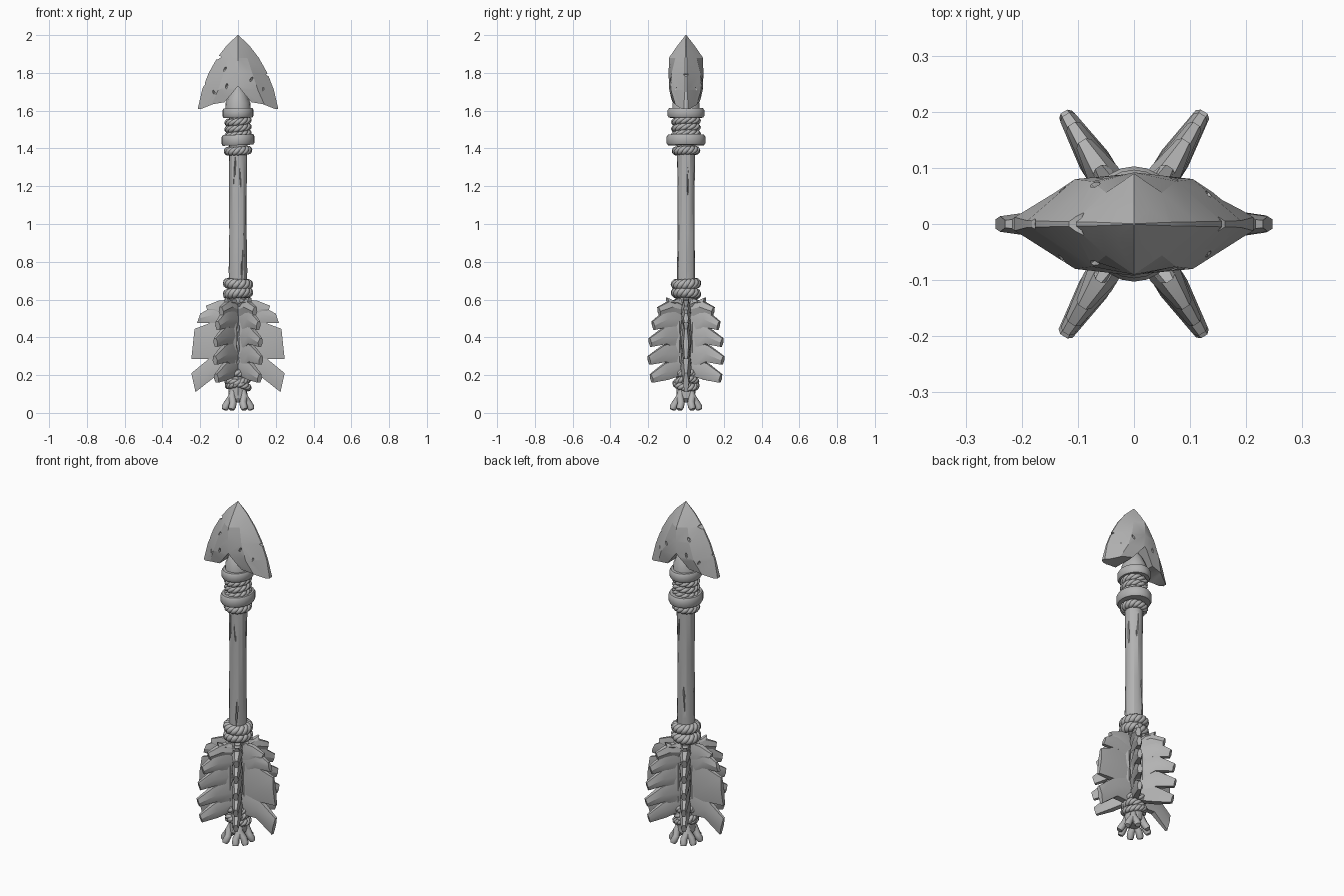
import bpy, bmesh, math, random
from math import sin, cos, pi, radians
from mathutils import Matrix, Vector

random.seed(4)
if "Cube" in bpy.data.objects:
    bpy.data.objects.remove(bpy.data.objects["Cube"])

grey = bpy.data.materials.new("stone grey")
grey.use_nodes = True
grey.diffuse_color = (0.45, 0.45, 0.45, 1)
grey.node_tree.nodes["Principled BSDF"].inputs["Base Color"].default_value = (0.45, 0.45, 0.45, 1)


def finish(ob, angle=35):
    """Give the object its colour and shading."""
    ob.data.materials.clear()
    ob.data.materials.append(grey)
    bpy.ops.object.select_all(action='DESELECT')
    ob.select_set(True)
    bpy.context.view_layer.objects.active = ob
    bpy.ops.object.shade_smooth_by_angle(angle=radians(angle))
    return ob


def from_bmesh(name, bm, angle=35):
    bmesh.ops.recalc_face_normals(bm, faces=bm.faces)
    me = bpy.data.meshes.new(name)
    bm.to_mesh(me)
    bm.free()
    ob = bpy.data.objects.new(name, me)
    bpy.context.collection.objects.link(ob)
    return finish(ob, angle)


def loft(bm, rings):
    """Skin closed rings of equal size and cap both ends."""
    vs = [[bm.verts.new(p) for p in ring] for ring in rings]
    n = len(vs[0])
    for a, b in zip(vs, vs[1:]):
        for i in range(n):
            bm.faces.new((a[i], a[(i + 1) % n], b[(i + 1) % n], b[i]))
    bm.faces.new(vs[0])
    bm.faces.new(vs[-1])


def lathe(name, profile, sides=16, stretch=1.0, tilt=0.0, wobble=0.0, angle=35):
    """Turn an (r, z) profile about z, optionally oval and tilted."""
    bm = bmesh.new()
    rings = []
    for r, z in profile:
        ring = []
        for i in range(sides):
            a, k = 2 * pi * i / sides, r + random.uniform(-wobble, wobble)
            x, y = k * cos(a), k * sin(a) * stretch
            ring.append((x, y, z + tilt * x))
        rings.append(ring)
    loft(bm, rings)
    return from_bmesh(name, bm, angle)


def tubes(name, paths, radius, cyclic=False):
    """Round tubes along paths of (point, relative radius), as one mesh."""
    cu = bpy.data.curves.new(name, 'CURVE')
    cu.dimensions, cu.bevel_depth, cu.bevel_resolution, cu.use_fill_caps = '3D', radius, 2, True
    for path in paths:
        sp = cu.splines.new('POLY')
        sp.points.add(len(path) - 1)
        sp.use_cyclic_u = cyclic
        for pt, (co, k) in zip(sp.points, path):
            pt.co, pt.radius = (*co, 1), k
    ob = bpy.data.objects.new(name, cu)
    bpy.context.collection.objects.link(ob)
    bpy.ops.object.select_all(action='DESELECT')
    ob.select_set(True)
    bpy.context.view_layer.objects.active = ob
    bpy.ops.object.convert(target='MESH')
    return finish(bpy.context.object, 60)


def rope(name, z, big, thick, tilt=(0, 0), stretch=1.0, twists=5):
    """A ring of three twisted strands."""
    steps, paths = 72, []
    for s in range(3):
        path = []
        for i in range(steps):
            a = 2 * pi * i / steps
            t = twists * a + 2 * pi * s / 3
            r = big + thick * 0.48 * cos(t)
            x, y = r * cos(a), r * sin(a) * stretch
            path.append(((x, y, z + thick * 0.48 * sin(t) + tilt[0] * x + tilt[1] * y), 1))
        paths.append(path)
    return tubes(name, paths, thick * 0.56, True)


def carve(ob, wedges):
    """Cut octahedral chips: (centre, size, rotation about y)."""
    bm = bmesh.new()
    for centre, size, turn in wedges:
        m = Matrix.Translation(centre) @ Matrix.Rotation(radians(turn), 4, 'Y') @ Matrix.Diagonal((*size, 1))
        bmesh.ops.create_icosphere(bm, subdivisions=1, radius=1, matrix=m)
    cutter = from_bmesh("chip_cutter", bm)
    cut(ob, cutter)


def cut(ob, cutter):
    mod = ob.modifiers.new("cut", 'BOOLEAN')
    mod.operation, mod.object, mod.solver = 'DIFFERENCE', cutter, 'EXACT'
    bpy.context.view_layer.objects.active = ob
    bpy.ops.object.modifier_apply(modifier=mod.name)
    bpy.data.objects.remove(cutter)
    finish(ob, 25)


# Wooden shaft with cracks
shaft = lathe("shaft", [(0.05, 0.08), (0.048, 0.3), (0.045, 0.62), (0.049, 0.75), (0.046, 0.95),
                        (0.046, 1.15), (0.049, 1.35), (0.05, 1.6)], 14, wobble=0.0015)
carve(shaft, [((-0.018, -0.047, 1.27), (0.005, 0.012, 0.1), 3), ((0.012, -0.048, 1.24), (0.004, 0.01, 0.07), -4),
              ((0.022, -0.043, 0.79), (0.006, 0.012, 0.09), 2), ((0.015, 0.048, 1.25), (0.005, 0.012, 0.09), -3),
              ((-0.02, 0.045, 0.85), (0.005, 0.012, 0.1), 4), ((0.047, 0.01, 1.22), (0.012, 0.005, 0.09), 0),
              ((-0.047, -0.01, 0.85), (0.012, 0.005, 0.1), 0)])

# Arrowhead: stacked hexagonal sections (height, half width, shoulder x, shoulder y, ridge y, edge y)
bm = bmesh.new()
rings = []
for z, w, sx, sy, ry, e in [(2.0, 0.002, 0.001, 0.001, 0.002, 0.0005), (1.945, 0.06, 0.03, 0.026, 0.045, 0.003),
                            (1.88, 0.11, 0.05, 0.056, 0.09, 0.004), (1.80, 0.155, 0.075, 0.076, 0.092, 0.005),
                            (1.71, 0.19, 0.105, 0.08, 0.09, 0.006), (1.61, 0.213, 0.15, 0.05, 0.075, 0.012)]:
    half = [(w, -e), (w, e), (sx, sy), (0, ry), (-sx, sy)]
    rings.append([(x, y, z) for x, y in half + [(-w, e), (-w, -e), (-sx, -sy), (0, -ry), (sx, -sy)]])
loft(bm, rings)
head = from_bmesh("arrowhead", bm, 20)
notch = [(0, 1.73), (0.07, 1.645), (0.13, 1.635), (0.206, 1.605), (0.206, 1.5)]
outline = notch + [(-x, z) for x, z in reversed(notch[1:])]
bm = bmesh.new()
loft(bm, [[(x, y, z) for x, z in outline] for y in (-0.2, 0.2)])
cut(head, from_bmesh("notch_cutter", bm))
carve(head, [((0.172, 0, 1.785), (0.03, 0.05, 0.008), 20), ((-0.105, 0, 1.88), (0.022, 0.04, 0.009), -25),
             ((-0.185, 0, 1.74), (0.012, 0.03, 0.012), 0), ((0.075, 0, 1.935), (0.012, 0.02, 0.006), 30)]
      + [((x, s * y, z), (0.007, 0.012, 0.016), t) for s in (-1, 1) for x, y, z, t in
         [(0.07, 0.078, 1.765, 30), (-0.07, 0.072, 1.82, 35), (-0.13, 0.064, 1.70, -30),
          (0.135, 0.058, 1.72, 15), (-0.06, 0.083, 1.73, 10)]])

# Socket and collars below the head
lathe("head_socket", [(0.068, 1.59), (0.066, 1.64), (0.045, 1.69), (0.015, 1.735)], 14, 1.1)


def collar(name, z, r, h, tilt):
    lathe(name, [(r * 0.7, z - h), (r * 0.93, z - h), (r, z - h * 0.6), (r, z + h * 0.6),
                 (r * 0.93, z + h), (r * 0.7, z + h)], 24, 1.18, tilt)


collar("upper_collar", 1.588, 0.082, 0.025, 0.02)
collar("lower_collar", 1.445, 0.087, 0.028, 0.04)

# Rope bindings
for i, z in enumerate((1.475, 1.508, 1.543)):
    rope("neck_rope_%d" % i, z, 0.052, 0.02, (0.12, 0.05), 1.1, 4)
rope("under_collar_rope", 1.388, 0.052, 0.023, (0.05, 0.03))
rope("upper_feather_rope", 0.683, 0.052, 0.028, (-0.06, 0.05))
rope("lower_feather_rope", 0.633, 0.052, 0.028, (0.08, -0.05))
rope("tail_rope_top", 0.212, 0.05, 0.02, (-0.06, 0.04))
rope("tail_rope_cross_a", 0.162, 0.05, 0.02, (0.3, 0.1))
rope("tail_rope_cross_b", 0.15, 0.052, 0.02, (-0.28, -0.1))


# Feathers: each barb is a tapering blade through root, middle and tip
def barb(bm, stations):
    rings = []
    for (rt, zt), (rb, zb), th in stations:
        rm, zm = (rt + rb) / 2, (zt + zb) / 2
        rings.append([(rt, -th * 0.5, zt), (rt, th * 0.5, zt), (rm, th, zm),
                      (rb, th * 0.6, zb), (rb, -th * 0.6, zb), (rm, -th, zm)])
    loft(bm, rings)


def feather(name, barbs, degrees):
    bm = bmesh.new()
    for root, mid, tip in barbs:
        th = random.uniform(0.9, 1.1)
        barb(bm, [((0.03, root[0]), (0.03, root[1]), 0.026 * th), (*mid, 0.027 * th), (*tip, 0.014 * th)])
    # Quill along the shaft
    barb(bm, [((0.035, 0.61), (0.068, 0.60), 0.016), ((0.035, 0.4), (0.08, 0.4), 0.03),
              ((0.035, 0.2), (0.072, 0.19), 0.018)])
    bm.transform(Matrix.Rotation(radians(degrees), 4, 'Z'))
    from_bmesh(name, bm, 30)


wide = [((0.60, 0.45), ((0.10, 0.595), (0.10, 0.50)), ((0.17, 0.567), (0.16, 0.535))),
        ((0.57, 0.42), ((0.13, 0.565), (0.12, 0.475)), ((0.20, 0.525), (0.217, 0.475))),
        ((0.50, 0.26), ((0.15, 0.475), (0.15, 0.285)), ((0.23, 0.445), (0.247, 0.285))),
        ((0.36, 0.18), ((0.15, 0.29), (0.13, 0.185)), ((0.247, 0.21), (0.225, 0.11)))]
fine = []
for r, z in [(0.12, 0.565), (0.175, 0.515), (0.21, 0.44), (0.23, 0.35), (0.236, 0.255), (0.222, 0.16)]:
    top = min(0.605, z + 0.14)
    fine.append(((top, max(0.2, z - 0.03)),
                 ((r * 0.62, min(0.59, z + 0.10)), (r * 0.55, z + 0.015)),
                 ((r, z + 0.045), (r - 0.012, z))))
for i, deg in enumerate((0, 58, 122, 180, 238, 302)):
    feather("feather_%d" % i, wide if deg % 180 == 0 else fine, deg)

# Splintered tail end: four splayed prongs, each forked in two
lathe("tail_core", [(0.03, 0.055), (0.046, 0.075), (0.05, 0.12), (0.05, 0.2)], 12, wobble=0.002)
prongs = []
for q in range(4):
    for off in (-20, 20):
        base, a = radians(45 + 90 * q), radians(45 + 90 * q + off)
        path = []
        for ang, r, z, k in [(base, 0.03, 0.125, 0.9), (base, 0.046, 0.085, 1.05), (a, 0.061, 0.052, 1.0),
                             (a, 0.074, 0.03, 1.05), (a, 0.08, 0.017, 0.75)]:
            path.append((Vector((r * cos(ang), r * sin(ang), z)), k))
        prongs.append(path)
tubes("tail_prongs", prongs, 0.019)
